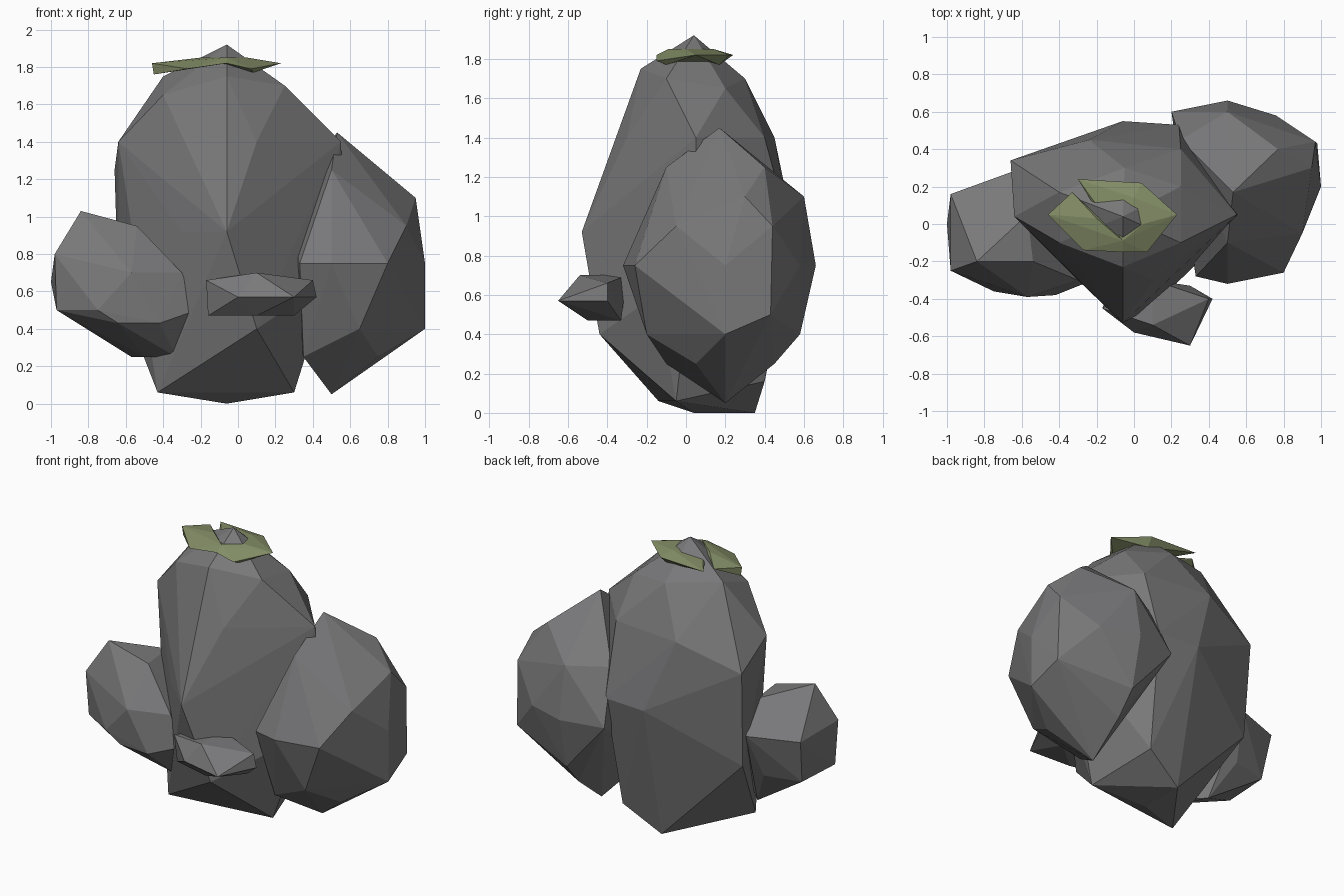
import bpy
import bmesh

old_cube = bpy.data.objects.get("Cube")
if old_cube:
    bpy.data.objects.remove(old_cube, do_unlink=True)


def make_material(name, colour):
    material = bpy.data.materials.new(name)
    material.use_nodes = True
    material.diffuse_color = colour
    shader = material.node_tree.nodes["Principled BSDF"]
    shader.inputs["Base Color"].default_value = colour
    shader.inputs["Roughness"].default_value = 0.9
    return material


def make_stone(name, material, *sections):
    """Wrap a faceted stone around cross-sections, each a height and its corners."""
    mesh = bpy.data.meshes.new(name)
    bm = bmesh.new()
    for height, *corners in sections:
        for x, y in corners:
            bm.verts.new((x, y, height))
    bmesh.ops.convex_hull(bm, input=bm.verts[:])
    loose = [vert for vert in bm.verts if not vert.link_faces]
    bmesh.ops.delete(bm, geom=loose, context='VERTS')
    bmesh.ops.recalc_face_normals(bm, faces=bm.faces[:])
    bm.to_mesh(mesh)
    bm.free()
    mesh.materials.append(material)
    stone = bpy.data.objects.new(name, mesh)
    bpy.context.collection.objects.link(stone)
    return stone


grey_stone = make_material("grey stone", (0.19, 0.19, 0.195, 1))
green_moss = make_material("green moss", (0.23, 0.27, 0.135, 1))

# Tall central boulder, from the peak down to the foot
make_stone(
    "central_boulder", grey_stone,
    (1.92, (-.06, .04)),
    (1.75, (-.06, -.23), (-.4, .17)),
    (1.7, (.25, -.1), (-.05, .3)),
    (1.65, (.25, .2), (-.4, -.1)),
    (1.4, (.1, -.3), (.55, .05), (.25, .4), (-.24, .45), (-.64, .04)),
    (1.25, (-.66, .34)),
    (.92, (-.06, -.53), (-.3, -.3), (.57, .05), (.24, .53), (-.06, .55)),
    (.6, (-.64, .3), (.4, -.15)),
    (.4, (.1, -.44)),
    (.16, (-.06, -.1), (.2, .4)),
    (.06, (-.43, -.14), (.3, -.05)),
    (0, (-.06, .04), (-.06, .35)))

# Large boulder leaning on one side
make_stone(
    "large_side_boulder", grey_stone,
    (1.45, (.53, .17)),
    (1.25, (.77, .4), (.5, -.1)),
    (1.1, (.95, .3), (.5, .6), (.25, .45)),
    (.95, (.97, .44), (.9, -.05)),
    (.75, (1, .2), (.8, -.26), (.5, -.32), (.33, -.28),
     (.76, .58), (.5, .66), (.2, .6)),
    (.5, (.98, .43)),
    (.4, (1, .2), (.65, -.2), (.5, .58)),
    (.25, (.35, -.1), (.75, .05), (.5, .45)),
    (.05, (.5, .2)))

# Small boulder on the other side
make_stone(
    "small_side_boulder", grey_stone,
    (1.03, (-.84, -.2)),
    (.95, (-.57, .05), (-.54, -.2)),
    (.8, (-.98, -.25), (-.98, .16), (-.65, .28)),
    (.7, (-.3, -.3), (-.57, -.39)),
    (.65, (-1, 0)),
    (.5, (-.97, -.23), (-.95, .1), (-.75, -.36), (-.22, -.3), (-.7, .16)),
    (.43, (-.42, -.38), (-.64, -.36)),
    (.25, (-.33, -.2), (-.5, -.1), (-.57, .04)))

# Stone ledge sticking out at the front
make_stone(
    "front_ledge", grey_stone,
    (.7, (.1, -.54), (.1, -.3)),
    (.66, (-.17, -.45), (.4, -.4)),
    (.57, (.3, -.65), (0, -.58), (.42, -.4)),
    (.47, (.1, -.5), (-.16, -.43), (.3, -.33)))

# Moss collar below the peak: two pads that meet in front, with a gap at the back
seam_top = (1.85, (-.06, -.09))
seam_edge = (1.82, (-.06, -.15))
make_stone(
    "moss_pad_small", green_moss, seam_top, seam_edge,
    (1.85, (-.2, .03)),
    (1.82, (-.33, .17), (-.46, .05)),
    (1.79, (-.27, -.14)),
    (1.76, (-.45, .05)))
make_stone(
    "moss_pad_large", green_moss, seam_top, seam_edge,
    (1.85, (.05, 0), (0, .14)),
    (1.82, (-.24, .17), (-.3, .24), (.04, .22), (.23, .05)),
    (1.79, (.07, -.15)),
    (1.77, (.08, -.1), (.03, .17)))
